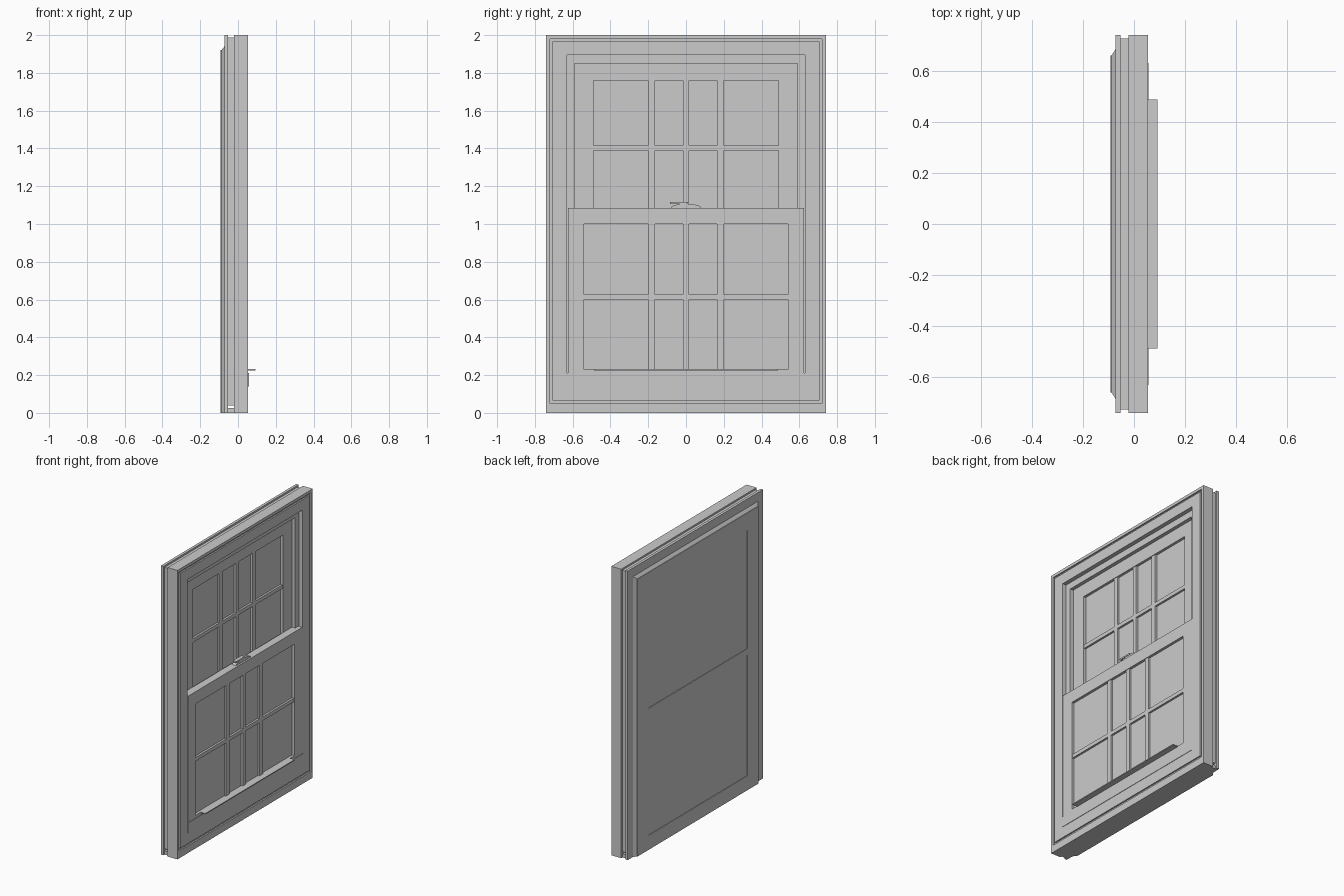
import bpy, bmesh, math
from mathutils import Vector

old = bpy.data.objects.get("Cube")
if old:
    bpy.data.objects.remove(old, do_unlink=True)

grey = bpy.data.materials.new("light grey")
grey.use_nodes = True
COLOUR = (0.6, 0.6, 0.6, 1)
grey.diffuse_color = COLOUR
grey.node_tree.nodes["Principled BSDF"].inputs["Base Color"].default_value = COLOUR


def finish(name, bm):
    bmesh.ops.recalc_face_normals(bm, faces=bm.faces)
    mesh = bpy.data.meshes.new(name)
    bm.to_mesh(mesh)
    bm.free()
    mesh.materials.append(grey)
    obj = bpy.data.objects.new(name, mesh)
    bpy.context.collection.objects.link(obj)
    return obj


def panel(name, x0, x1, ys, zs, holes=()):
    """Upright slab cut by the lines ys and zs; cells listed in holes stay open."""
    bm = bmesh.new()
    grid = [[bm.verts.new((x0, y, z)) for z in zs] for y in ys]
    for i in range(len(ys) - 1):
        for j in range(len(zs) - 1):
            if (i, j) not in holes:
                bm.faces.new((grid[i][j], grid[i + 1][j], grid[i + 1][j + 1], grid[i][j + 1]))
    bmesh.ops.delete(bm, geom=[v for v in bm.verts if not v.link_faces], context='VERTS')
    out = bmesh.ops.extrude_face_region(bm, geom=bm.faces[:])
    moved = [g for g in out["geom"] if isinstance(g, bmesh.types.BMVert)]
    bmesh.ops.translate(bm, verts=moved, vec=(x1 - x0, 0, 0))
    bmesh.ops.dissolve_limit(bm, angle_limit=0.01, verts=bm.verts[:], edges=bm.edges[:])
    return finish(name, bm)


def box(name, x0, x1, w, z0, z1):
    return panel(name, x0, x1, (-w, w), (z0, z1))


def ring(name, x0, x1, outer, inner):
    """Frame between two rectangles, each (half width, bottom, top)."""
    w, b, t = outer
    v, c, s = inner
    return panel(name, x0, x1, (-w, -v, v, w), (b, c, s, t), {(1, 1)})


def sash(name, x0, face, outer, inner, bar_z):
    """Sash frame, pane and the glazing bars in front of the pane."""
    ring(name + "_frame", x0, face, outer, inner)
    w, b, t = inner
    box(name + "_pane", face - 0.022, face - 0.018, w, b, t)
    ys = (-w, -0.2, -0.165, -0.016, 0.016, 0.165, 0.2, w)
    zs = (b, bar_z - 0.013, bar_z + 0.013, t)
    panes = {(i, j) for i in (0, 2, 4, 6) for j in (0, 2)}
    panel(name + "_glazing_bars", face - 0.018, face - 0.004, ys, zs, panes)


# Outer frame: casing with a stepped reveal and a fine groove round its face
FULL = (0.74, 0, 2)
FACE = 0.054
ring("frame_rear_step", -0.0215, 0.025, FULL, (0.59, 0.21, 1.85))
ring("frame_front_step", 0.025, 0.044, FULL, (0.63, 0.21, 1.895))
ring("casing_outer_lip", 0.044, FACE, FULL, (0.72, 0.05, 1.98))
ring("casing_inner_face", 0.044, FACE, (0.707, 0.065, 1.967), (0.63, 0.21, 1.895))

# Recessed core and outside flange, with the slot above the sill
box("frame_core", -0.053, -0.0215, 0.727, 0.04, 1.988)
box("sill", -0.053, -0.0215, 0.727, 0, 0.025)
box("outside_flange", -0.072, -0.053, 0.74, 0, 2)

# Sashes
sash("upper_sash", -0.0215, 0.0, (0.59, 1.0, 1.85), (0.49, 1.05, 1.76), 1.402)
sash("lower_sash", 0.0, FACE, (0.626, 0.21, 1.085), (0.54, 0.23, 1.0), 0.613)

# Outside screen: sloped border, then a face with two shallow openings
border = box("screen_border", -0.088, -0.072, 0.685, 0, 1.94)
for v in border.data.vertices:
    if v.co.x < -0.08:
        v.co.y *= 0.66 / 0.685
        v.co.z = min(v.co.z, 1.92)
panel("screen_face", -0.092, -0.088, (-0.66, -0.54, 0.54, 0.66),
      (0, 0.1, 0.935, 0.98, 1.8, 1.92), {(1, 1), (1, 3)})

# Lift rail on the lower sash
box("lift_handle", FACE - 0.004, 0.092, 0.488, 0.225, 0.232)
box("lift_backplate", FACE - 0.004, 0.057, 0.63, 0.14, 0.21)

# Latch: low arched keeper with a flat lever on top
bm = bmesh.new()
arc = [(0.08 * math.cos(math.pi * i / 12), 0.022 * math.sin(math.pi * i / 12)) for i in range(13)]
base = bm.faces.new([bm.verts.new((0.012, y, 1.085 + z)) for y, z in arc])
out = bmesh.ops.extrude_face_region(bm, geom=[base])
bmesh.ops.translate(bm, vec=Vector((0.03, 0, 0)),
                    verts=[g for g in out["geom"] if isinstance(g, bmesh.types.BMVert)])
finish("latch_keeper", bm)
panel("latch_lever", 0.02, 0.045, (-0.085, 0.01), (1.106, 1.116))
